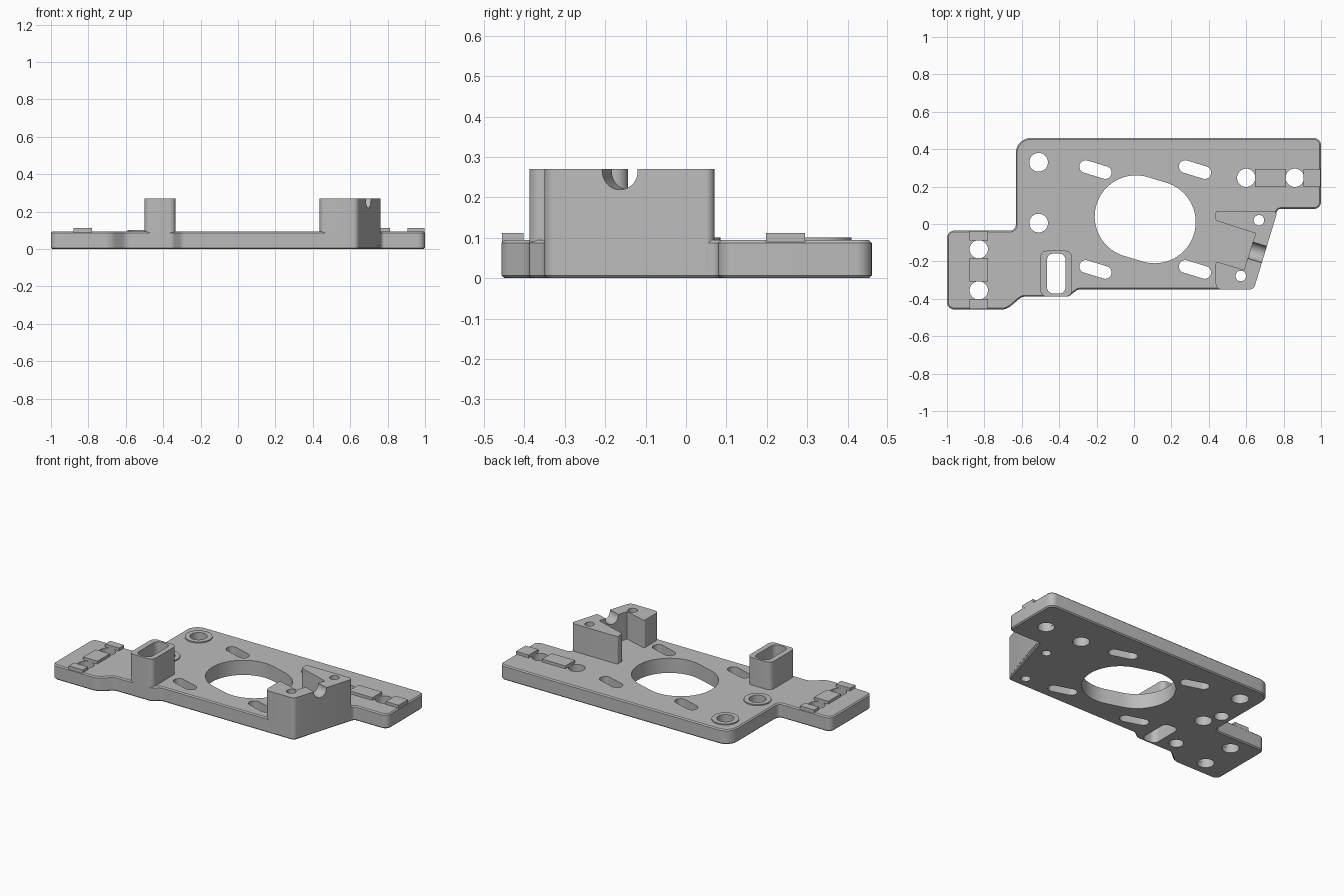
import bpy, bmesh, math
from mathutils import Vector

if "Cube" in bpy.data.objects:
    bpy.data.objects.remove(bpy.data.objects["Cube"])

grey = bpy.data.materials.new("plain grey")
grey.diffuse_color = (0.5, 0.5, 0.5, 1)
grey.use_nodes = True
grey.node_tree.nodes["Principled BSDF"].inputs["Base Color"].default_value = grey.diffuse_color

PLATE_TOP, TOWER_TOP = 0.094, 0.27


def rounded(points, steps=8):
    """Outline from (x, y, corner radius) points."""
    out = []
    for i, (x, y, r) in enumerate(points):
        p = Vector((x, y))
        if r == 0:
            out.append(p)
            continue
        a = (Vector(points[i - 1][:2]) - p).normalized()
        b = (Vector(points[(i + 1) % len(points)][:2]) - p).normalized()
        half = a.angle(b) / 2
        centre = p + (a + b).normalized() * (r / math.sin(half))
        start = p + a * (r / math.tan(half)) - centre
        end = p + b * (r / math.tan(half)) - centre
        a0 = math.atan2(start.y, start.x)
        turn = math.atan2(end.y, end.x) - a0
        turn = (turn + math.pi) % (2 * math.pi) - math.pi
        for k in range(steps + 1):
            t = a0 + turn * k / steps
            out.append(centre + Vector((math.cos(t), math.sin(t))) * r)
    return out


def slot(x, y, dx, dy, r, n=20):
    """Stadium outline centred on x, y; dx, dy is the half length."""
    base = math.atan2(dy, dx) - math.pi / 2
    out = []
    for s in (1, -1):
        for k in range(n + 1):
            t = base + (0 if s == 1 else math.pi) + math.pi * k / n
            out.append(Vector((x + s * dx + r * math.cos(t), y + s * dy + r * math.sin(t))))
    return out


def circle(x, y, r, n=40):
    return [Vector((x + r * math.cos(2 * math.pi * k / n), y + r * math.sin(2 * math.pi * k / n)))
            for k in range(n)]


def box(x0, x1, y0, y1, r=0):
    return rounded([(x0, y0, r), (x1, y0, r), (x1, y1, r), (x0, y1, r)])


def prism(name, outline, z0, z1, chamfer=0):
    bm = bmesh.new()
    face = bm.faces.new([bm.verts.new((p.x, p.y, z0)) for p in outline])
    top = bmesh.ops.extrude_face_region(bm, geom=[face])["geom"]
    for v in top:
        if isinstance(v, bmesh.types.BMVert):
            v.co.z = z1
    bmesh.ops.recalc_face_normals(bm, faces=bm.faces)
    if chamfer:
        rim = [e for e in bm.edges if abs(e.verts[0].co.z - e.verts[1].co.z) < 1e-6]
        bmesh.ops.bevel(bm, geom=rim, offset=chamfer, segments=1, affect='EDGES')
    mesh = bpy.data.meshes.new(name)
    bm.to_mesh(mesh)
    bm.free()
    ob = bpy.data.objects.new(name, mesh)
    bpy.context.collection.objects.link(ob)
    mesh.materials.append(grey)
    return ob


def finish(ob, cutters=()):
    bpy.ops.object.select_all(action='DESELECT')
    ob.select_set(True)
    bpy.context.view_layer.objects.active = ob
    for c in cutters:
        m = ob.modifiers.new("cut", 'BOOLEAN')
        m.operation, m.solver, m.object = 'DIFFERENCE', 'EXACT', c
        bpy.ops.object.modifier_apply(modifier=m.name)
    bpy.ops.object.shade_smooth_by_angle(angle=math.radians(30))


def hole(outline, z0=-0.1, z1=0.4):
    ob = prism("hole_cutter", outline, z0, z1)
    ob.hide_render = True
    return ob


# Cutters: motor opening, slanted slots, screw holes, blind underside holes
motor = hole(slot(0.06, 0.025, 0.05, -0.015, 0.22, 40))
slots = [hole(slot(x, y, 0.052, -0.016, 0.034)) for x in (-0.206, 0.326) for y in (0.291, -0.243)]
ring_holes = [hole(circle(-0.51, y, 0.05)) for y in (0.33, 0.005)]
left_holes = [hole(circle(-0.83, y, 0.049)) for y in (-0.135, -0.355)]
right_holes = [hole(circle(x, 0.247, 0.049)) for x in (0.60, 0.86)]
tower_holes = [hole(circle(0.668, 0.02, 0.028)), hole(circle(0.571, -0.278, 0.028))]
blind = [hole(circle(-0.557, y, 0.042), -0.1, 0.06) for y in (0.11, -0.29)]
window = hole(box(-0.465, -0.366, -0.372, -0.158, 0.034))

# Base plate
plate = prism("base_plate", rounded([
    (-1, -0.457, 0.04), (-0.68, -0.457, 0.08), (-0.60, -0.388, 0.06), (-0.35, -0.388, 0.03),
    (-0.30, -0.35, 0.04), (0.64, -0.35, 0.03), (0.768, 0.08, 0.02), (1, 0.08, 0.04),
    (1, 0.46, 0.04), (-0.632, 0.46, 0.08), (-0.632, -0.035, 0.03), (-1, -0.035, 0.04)]),
    0, PLATE_TOP, 0.007)
finish(plate, [motor, window] + slots + ring_holes + left_holes + right_holes + tower_holes + blind)

# Raised washers around the two screw holes
for i, y in enumerate((0.33, 0.005)):
    finish(prism(f"washer_{i + 1}", circle(-0.51, y, 0.08), 0.05, 0.101), [ring_holes[i]])

# Alignment ribs, interrupted at the screw holes
for i, (a, b) in enumerate(((-0.455, -0.402), (-0.308, -0.182), (-0.088, -0.037))):
    finish(prism(f"left_rib_{i + 1}", box(-0.88, -0.78, a, b), 0.03, 0.112))
for i, (a, b) in enumerate(((0.647, 0.813), (0.907, 0.998))):
    finish(prism(f"right_rib_{i + 1}", box(a, b, 0.198, 0.295), 0.03, 0.112))

# Hollow rectangular post
finish(prism("hollow_post", box(-0.50, -0.333, -0.388, -0.143, 0.032), 0.02, TOWER_TOP), [window])

# C-shaped bracket with a half-round groove through its slanted wall
groove = hole(circle(0, 0, 0.046), -0.2, 0.2)
axis = Vector((0.955, -0.296, 0))
groove.rotation_euler = axis.to_track_quat('Z', 'Y').to_euler()
groove.location = (0.66, -0.152, 0.265)
bpy.context.view_layer.update()
bracket = prism("bracket", rounded([
    (0.437, 0.07, 0.008), (0.437, 0.018, 0.008), (0.65, -0.05, 0), (0.588, -0.245, 0),
    (0.437, -0.20, 0.008), (0.437, -0.35, 0.03), (0.64, -0.35, 0.03), (0.768, 0.07, 0.02)]),
    0.02, TOWER_TOP)
finish(bracket, tower_holes + [groove])

# Remove the helpers
for ob in [o for o in bpy.data.objects if o.name.startswith("hole_cutter")]:
    bpy.data.objects.remove(ob)
